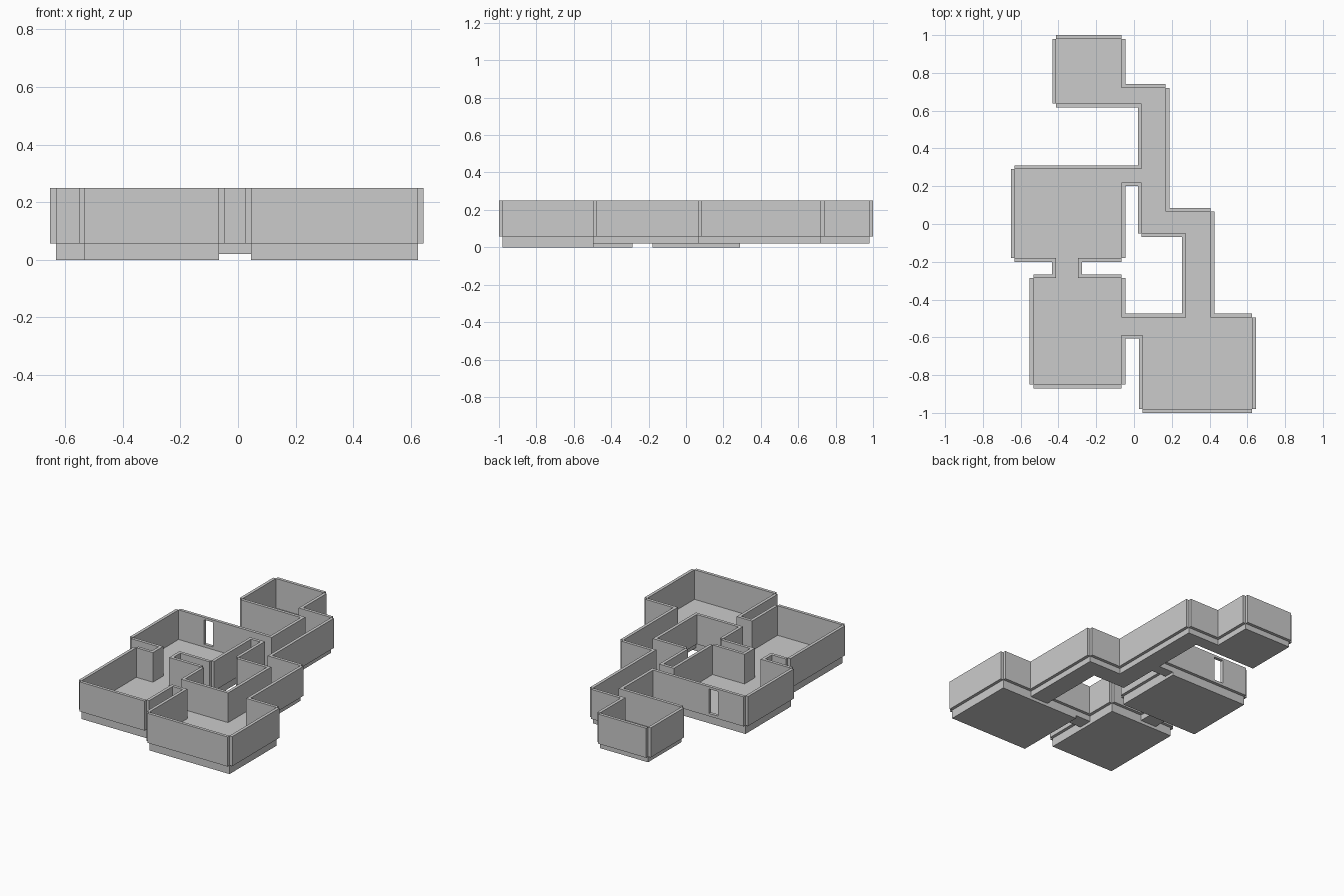
import bpy

if "Cube" in bpy.data.objects:
    bpy.data.objects.remove(bpy.data.objects["Cube"])

FLOOR_LOW, FLOOR_RAISED, FLOOR_TOP, WALL_TOP = 0.0, 0.02, 0.057, 0.25
T = 0.02  # wall thickness

# footprints: x0, y0, x1, y1, underside height
AREAS = {
    "small_room_floor": (-0.412, 0.637, -0.066, 0.98, FLOOR_RAISED),
    "north_link_floor": (-0.066, 0.637, 0.04, 0.72, FLOOR_RAISED),
    "north_corridor_floor": (0.04, -0.05, 0.168, 0.72, FLOOR_RAISED),
    "west_room_floor": (-0.632, -0.18, -0.066, 0.29, FLOOR_LOW),
    "west_link_floor": (-0.066, 0.22, 0.04, 0.29, FLOOR_RAISED),
    "cross_corridor_floor": (0.04, -0.05, 0.405, 0.066, FLOOR_RAISED),
    "east_corridor_floor": (0.275, -0.495, 0.405, -0.05, FLOOR_RAISED),
    "east_room_floor": (0.046, -0.98, 0.625, -0.495, FLOOR_LOW),
    "south_room_floor": (-0.533, -0.85, -0.066, -0.287, FLOOR_LOW),
    "south_link_floor": (-0.066, -0.587, 0.046, -0.495, FLOOR_RAISED),
    "middle_link_floor": (-0.413, -0.287, -0.296, -0.18, FLOOR_RAISED),
}


def box(name, x0, y0, x1, y1, z0, z1):
    v = [(x, y, z) for z in (z0, z1)
         for x, y in ((x0, y0), (x1, y0), (x1, y1), (x0, y1))]
    f = [(3, 2, 1, 0), (4, 5, 6, 7), (0, 1, 5, 4),
         (1, 2, 6, 5), (2, 3, 7, 6), (3, 0, 4, 7)]
    me = bpy.data.meshes.new(name)
    me.from_pydata(v, [], f)
    ob = bpy.data.objects.new(name, me)
    bpy.context.collection.objects.link(ob)
    return ob


# floor slabs
for name, (x0, y0, x1, y1, z0) in AREAS.items():
    box(name, x0, y0, x1, y1, z0, FLOOR_TOP)

# grid of all floor edges, used to find the outer boundary
xs = sorted({r[i] for r in AREAS.values() for i in (0, 2)})
ys = sorted({r[i] for r in AREAS.values() for i in (1, 3)})


def filled(i, j):
    if not (0 <= i < len(xs) - 1 and 0 <= j < len(ys) - 1):
        return False
    x, y = (xs[i] + xs[i + 1]) / 2, (ys[j] + ys[j + 1]) / 2
    return any(r[0] < x < r[2] and r[1] < y < r[3] for r in AREAS.values())


def runs(flags, coords):
    """Merge consecutive flagged cells into (start, end) spans."""
    start = None
    for k, flag in enumerate(flags + [False]):
        if flag and start is None:
            start = coords[k]
        elif not flag and start is not None:
            yield start, coords[k]
            start = None


# walls just outside every boundary edge
walls = []
for side, step in (("west", -1), ("east", 1)):
    for i in range(len(xs) - 1):
        flags = [filled(i, j) and not filled(i + step, j) for j in range(len(ys) - 1)]
        x = xs[i] - T if step < 0 else xs[i + 1]
        for a, b in runs(flags, ys):
            walls.append((side + "_wall", x, a, x + T, b))
for side, step in (("south", -1), ("north", 1)):
    for j in range(len(ys) - 1):
        flags = [filled(i, j) and not filled(i, j + step) for i in range(len(xs) - 1)]
        y = ys[j] - T if step < 0 else ys[j + 1]
        for a, b in runs(flags, xs):
            walls.append((side + "_wall", a, y, b, y + T))

# doorway in the north wall of the west room
DX0, DX1, DZ0, DZ1 = -0.447, -0.382, 0.075, 0.235
for name, x0, y0, x1, y1 in walls:
    if name == "north_wall" and abs(y0 - 0.29) < 1e-4 and x0 < DX0 < DX1 < x1:
        box("door_wall_left", x0, y0, DX0, y1, FLOOR_TOP, WALL_TOP)
        box("door_wall_right", DX1, y0, x1, y1, FLOOR_TOP, WALL_TOP)
        box("door_sill", DX0, y0, DX1, y1, FLOOR_TOP, DZ0)
        box("door_lintel", DX0, y0, DX1, y1, DZ1, WALL_TOP)
    else:
        box(name, x0, y0, x1, y1, FLOOR_TOP, WALL_TOP)
